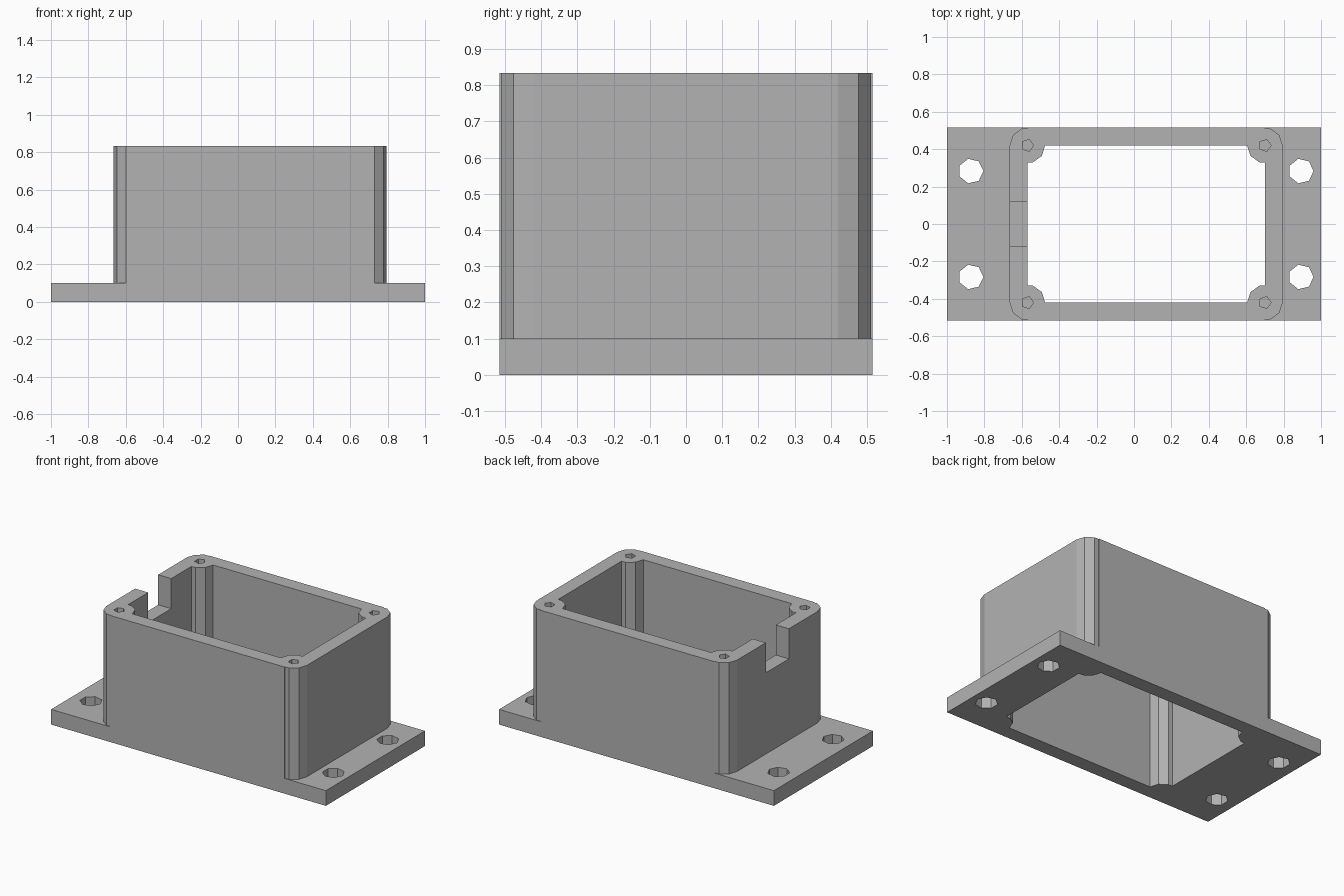
import bpy
import bmesh
from math import radians
from mathutils import Matrix, Vector

if "Cube" in bpy.data.objects:
    bpy.data.objects.remove(bpy.data.objects["Cube"], do_unlink=True)

grey = bpy.data.materials.new("plain grey")
grey.use_nodes = True
colour = (0.45, 0.45, 0.45, 1)
grey.diffuse_color = colour
grey.node_tree.nodes["Principled BSDF"].inputs["Base Color"].default_value = colour

HEIGHT = 0.833
BASE = 0.1
X0, X1, Y = -0.57, 0.70, 0.42      # corner post centres, also the cavity walls
WALL = 0.095
HALF_DEPTH = 0.515


def finish(name, bm):
    mesh = bpy.data.meshes.new(name)
    bm.to_mesh(mesh)
    bm.free()
    mesh.materials.append(grey)
    obj = bpy.data.objects.new(name, mesh)
    bpy.context.collection.objects.link(obj)
    return obj


def box(name, low, high):
    bm = bmesh.new()
    low, high = Vector(low), Vector(high)
    place = Matrix.Translation((low + high) / 2) @ Matrix.Diagonal((*(high - low), 1))
    bmesh.ops.create_cube(bm, size=1, matrix=place)
    return finish(name, bm)


def prism(name, x, y, radius, sides, z0, z1):
    """Upright prism with its first corner pointing along +x."""
    bm = bmesh.new()
    place = Matrix.Translation((x, y, (z0 + z1) / 2))
    bmesh.ops.create_cone(bm, cap_ends=True, segments=sides, radius1=radius,
                          radius2=radius, depth=z1 - z0, matrix=place)
    # Turn the ring so that one corner lies on the +x axis
    first = (bm.verts[:][0].co - Vector((x, y, 0))).to_2d()
    turn = Vector((1, 0)).angle_signed(first)
    bmesh.ops.rotate(bm, verts=bm.verts, cent=(x, y, 0),
                     matrix=Matrix.Rotation(turn, 3, "Z"))
    return finish(name, bm)


def combine(target, tool, operation):
    tool.hide_render = True
    mod = target.modifiers.new(tool.name, "BOOLEAN")
    mod.operation = operation
    mod.solver = "EXACT"
    mod.object = tool
    bpy.context.view_layer.update()
    graph = bpy.context.evaluated_depsgraph_get()
    result = bpy.data.meshes.new_from_object(target.evaluated_get(graph))
    target.modifiers.clear()
    target.data = result
    bpy.data.objects.remove(tool, do_unlink=True)


corners = [(x, y) for x in (X0, X1) for y in (-Y, Y)]

# Base flange and the rectangular wall block
case = box("mounting_box", (-1, -HALF_DEPTH, 0), (1, HALF_DEPTH, BASE))
combine(case, box("side_walls", (X0, -HALF_DEPTH, 0), (X1, HALF_DEPTH, HEIGHT)), "UNION")
combine(case, box("end_walls", (X0 - WALL, -Y, 0), (X1 + WALL, Y, HEIGHT)), "UNION")

# Open cavity through the whole case
combine(case, box("cavity", (X0, -Y, -1), (X1, Y, 2)), "DIFFERENCE")

# Ten-sided corner posts
for x, y in corners:
    combine(case, prism("corner_post", x, y, WALL, 10, 0, HEIGHT), "UNION")

# Blind screw holes in the posts
for x, y in corners:
    combine(case, prism("screw_hole", x, y, 0.033, 5, HEIGHT - 0.4, 1), "DIFFERENCE")

# Mounting holes through the flange
for x in (-0.872, 0.893):
    for y in (-0.283, 0.283):
        combine(case, prism("mounting_hole", x, y, 0.067, 7, -1, 1), "DIFFERENCE")

# Cable notch in the right end wall
combine(case, box("cable_notch", (-0.8, -0.12, 0.635), (-0.5, 0.12, 1)), "DIFFERENCE")

# Merge the coplanar pieces left by the cuts
bm = bmesh.new()
bm.from_mesh(case.data)
bmesh.ops.remove_doubles(bm, verts=bm.verts, dist=0.0001)
bmesh.ops.dissolve_limit(bm, angle_limit=radians(0.5), verts=bm.verts, edges=bm.edges)
bm.to_mesh(case.data)
bm.free()
case.data.materials.clear()
case.data.materials.append(grey)
for face in case.data.polygons:
    face.material_index = 0
    face.use_smooth = False
